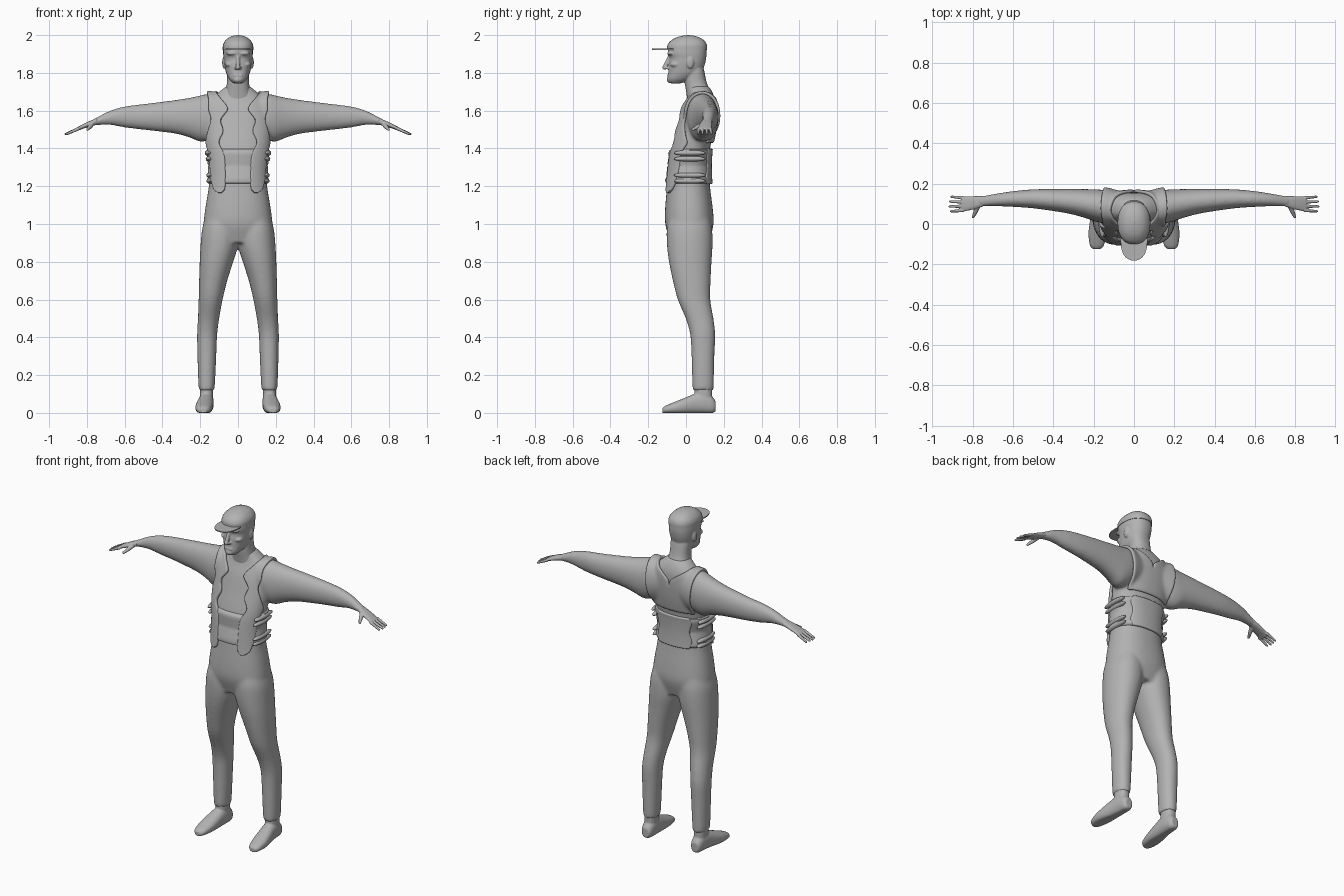
import bpy, bmesh, math
from mathutils import Vector, Matrix
from mathutils.bvhtree import BVHTree

cube = bpy.data.objects.get("Cube")
if cube:
    bpy.data.objects.remove(cube, do_unlink=True)

GREY = (.45, .45, .45, 1)
grey = bpy.data.materials.new("plain grey")
grey.use_nodes = True
grey.diffuse_color = GREY
grey.node_tree.nodes["Principled BSDF"].inputs["Base Color"].default_value = GREY


def soften(rows, steps=5, passes=4):
    """Subdivide rows of numbers, then smooth them with both ends pinned."""
    out = []
    for a, b in zip(rows, rows[1:]):
        for i in range(steps):
            out.append([p + (q - p) * i / steps for p, q in zip(a, b)])
    out.append(list(rows[-1]))
    for _ in range(passes):
        mid = [[(p + 2 * q + r) / 4 for p, q, r in zip(*trio)]
               for trio in zip(out, out[1:], out[2:])]
        out = [out[0]] + mid + [out[-1]]
    return out


def loft(bm, rows, axis, side=1, power=2.3, sides=40, smooth=True, floor=None):
    """Skin rings given as (position on axis, centre a, centre b, radius a, radius b)."""
    rings = []
    for t, ca, cb, ra, rb in (soften(rows) if smooth else rows):
        ring = []
        for i in range(sides):
            angle = math.tau * i / sides
            c, s = math.cos(angle), math.sin(angle)
            co = [ca + ra * math.copysign(abs(c) ** (2 / power), c),
                  cb + rb * math.copysign(abs(s) ** (2 / power), s)]
            co.insert(axis, t)
            if floor is not None:
                co[2] = max(co[2], floor)
            ring.append(bm.verts.new((co[0] * side, co[1], co[2])))
        rings.append(ring)
    for a, b in zip(rings, rings[1:]):
        for i in range(sides):
            j = (i + 1) % sides
            bm.faces.new((a[i], a[j], b[j], b[i]))
    bm.faces.new(rings[0])
    bm.faces.new(rings[-1])


def blob(bm, centre, size):
    matrix = Matrix.Translation(centre) @ Matrix.Diagonal((*size, 1))
    bmesh.ops.create_uvsphere(bm, u_segments=24, v_segments=16, radius=1, matrix=matrix)


def capsule(bm, start, end, r0, r1):
    a, b = Vector(start), Vector(end)
    turn = (b - a).to_track_quat("Z", "Y").to_matrix().to_4x4()
    bmesh.ops.create_cone(bm, cap_ends=True, segments=16, radius1=r0, radius2=r1,
                          depth=(b - a).length,
                          matrix=Matrix.Translation((a + b) / 2) @ turn)
    blob(bm, a, (r0, r0, r0))
    blob(bm, b, (r1, r1, r1))


def finish(bm, name, voxel=0, passes=0, closed=True):
    if closed:
        bmesh.ops.recalc_face_normals(bm, faces=bm.faces)
    mesh = bpy.data.meshes.new(name)
    bm.to_mesh(mesh)
    bm.free()
    mesh.materials.append(grey)
    obj = bpy.data.objects.new(name, mesh)
    bpy.context.collection.objects.link(obj)
    bpy.ops.object.select_all(action="DESELECT")
    obj.select_set(True)
    bpy.context.view_layer.objects.active = obj
    bpy.ops.object.shade_smooth_by_angle(angle=math.radians(50))
    if voxel:
        remesh = obj.modifiers.new("blend", "REMESH")
        remesh.mode = "VOXEL"
        remesh.voxel_size = voxel
        remesh.use_smooth_shade = True
        relax = obj.modifiers.new("relax", "SMOOTH")
        relax.factor = .5
        relax.iterations = passes
    return obj


# Clothed body: torso, arms and legs blended into one skin
TORSO = [(.9, 0, .02, .18, .1), (1, 0, .018, .185, .132), (1.1, 0, .015, .171, .125),
         (1.2, 0, .013, .153, .113), (1.3, 0, .015, .148, .106), (1.4, 0, .024, .16, .102),
         (1.5, 0, .05, .17, .097), (1.6, 0, .068, .165, .088), (1.66, 0, .08, .14, .074),
         (1.7, 0, .078, .1, .062), (1.73, 0, .065, .062, .055)]
LEG = [(.12, .166, .09, .041, .055), (.15, .166, .09, .044, .057), (.3, .165, .09, .05, .06),
       (.42, .164, .09, .053, .066), (.5, .156, .073, .056, .073), (.6, .145, .04, .063, .086),
       (.7, .132, .03, .074, .1), (.8, .114, .022, .089, .113), (.88, .099, .02, .1, .121),
       (.97, .092, .018, .1, .122), (1.03, .085, .018, .09, .11)]
ARM = [(.06, .075, 1.58, .07, .09), (.15, .086, 1.568, .084, .125), (.2, .093, 1.556, .079, .124),
       (.25, .103, 1.563, .07, .106), (.33, .114, 1.568, .06, .088), (.5, .126, 1.567, .047, .068),
       (.6, .124, 1.567, .039, .057), (.68, .12, 1.564, .031, .037), (.75, .113, 1.543, .026, .02),
       (.775, .11, 1.536, .024, .016)]
bm = bmesh.new()
loft(bm, TORSO, 2)
for side in (1, -1):
    loft(bm, LEG, 2, side, 2.15)
    loft(bm, ARM, 0, side, 2.1)
body = finish(bm, "clothed_body", .008, 10)

# Head with neck, nose, brows, lips, chin and ears
SKULL = [(1.745, 0, -.055, .026, .03), (1.765, 0, -.038, .047, .062), (1.8, 0, -.004, .064, .089),
         (1.85, 0, .005, .074, .097), (1.878, 0, .011, .076, .096), (1.9, 0, .006, .079, .103),
         (1.94, 0, .006, .078, .102), (1.97, 0, .009, .064, .084), (1.985, 0, .012, .04, .05)]
NECK = [(1.64, 0, .07, .085, .06), (1.7, 0, .065, .067, .064), (1.75, 0, .05, .057, .058),
        (1.82, 0, .045, .06, .05), (1.87, 0, .04, .05, .04)]
bm = bmesh.new()
loft(bm, SKULL, 2)
loft(bm, NECK, 2)
capsule(bm, (0, -.088, 1.885), (0, -.113, 1.828), .009, .012)
blob(bm, (0, -.082, 1.764), (.026, .02, .018))
capsule(bm, (-.018, -.09, 1.787), (.018, -.09, 1.787), .008, .008)
for side in (1, -1):
    blob(bm, (side * .032, -.08, 1.903), (.03, .02, .01))
    blob(bm, (side * .012, -.1, 1.826), (.008, .01, .007))
    blob(bm, (side * .045, -.055, 1.845), (.023, .028, .016))
    blob(bm, (side * .074, .022, 1.855), (.01, .02, .032))
finish(bm, "head", .004, 5)

# Cap and its thin brim
bm = bmesh.new()
loft(bm, [(1.922, 0, .006, .081, .106), (1.945, 0, .006, .081, .106), (1.965, 0, .008, .073, .096),
          (1.985, 0, .01, .054, .07), (1.996, 0, .012, .03, .037), (2, 0, .014, .004, .005)], 2)
finish(bm, "cap")
bm = bmesh.new()
loft(bm, [(1.922, 0, -.085, .066, .096), (1.928, 0, -.085, .066, .096)], 2, smooth=False)
finish(bm, "cap_brim")

# Hands and shoes
PALM = [(.745, .113, 1.544, .025, .018), (.8, .104, 1.525, .034, .014), (.855, .098, 1.501, .037, .009)]
FOOT = [(-.125, .185, .012, .018, .014), (-.11, .184, .018, .036, .02), (-.05, .181, .028, .046, .034),
        (0, .176, .038, .045, .044), (.05, .17, .05, .041, .054), (.1, .167, .055, .039, .058),
        (.14, .166, .042, .034, .045), (.156, .166, .035, .022, .028)]
for side, label in ((1, "left"), (-1, "right")):
    bm = bmesh.new()
    loft(bm, PALM, 0, side)
    for i in range(4):
        y, tip = .067 + .021 * i, .915 - .006 * abs(i - 1.3)
        capsule(bm, (side * .848, y, 1.503), (side * tip, y - .004 + .003 * i, 1.476), .009, .006)
    capsule(bm, (side * .772, .092, 1.53), (side * .785, .06, 1.513), .013, .011)
    capsule(bm, (side * .785, .06, 1.513), (side * .797, .035, 1.5), .011, .007)
    finish(bm, label + "_hand", .003, 3)
    bm = bmesh.new()
    loft(bm, FOOT, 1, side, floor=0)
    loft(bm, [(.02, .167, .092, .034, .045), (.16, .167, .092, .036, .047)], 2, side)
    finish(bm, label + "_shoe", .005, 3)

# Waist band that follows the torso, with raised edges and side straps
fine = soften(TORSO)


def torso_ring(z, grow):
    for a, b in zip(fine, fine[1:]):
        if a[0] <= z <= b[0]:
            f = (z - a[0]) / (b[0] - a[0])
            cx, cy, rx, ry = [p + (q - p) * f for p, q in zip(a[1:], b[1:])]
            return (z, cx, cy, rx + grow, ry + grow)


bm = bmesh.new()
PROFILE = [(1.212, -.005), (1.217, .008), (1.232, .014), (1.248, .008), (1.3, .01), (1.31, .006),
           (1.32, .01), (1.36, .008), (1.375, .014), (1.392, .008), (1.398, -.005)]
loft(bm, [torso_ring(*p) for p in PROFILE], 2, smooth=False, sides=64)
finish(bm, "waist_band")
bm = bmesh.new()
for side in (1, -1):
    for z, x in ((1.376, .157), (1.345, .152), (1.258, .149), (1.228, .148)):
        blob(bm, (side * x, .02, z), (.019, .085, .015))
finish(bm, "side_straps")

# Vest panels laid onto the body surface, mirrored and thickened
bpy.context.view_layer.update()
skin = BVHTree.FromObject(body, bpy.context.evaluated_depsgraph_get())


def panel(name, rows, thickness, columns=10):
    """Rows are (angle over the shoulder, height, inner x, outer x)."""
    bm = bmesh.new()
    grid = []
    for angle, z, inner, outer in soften(rows, 5, 3):
        a = math.radians(angle)
        out = Vector((0, -math.cos(a), math.sin(a)))
        line = []
        for i in range(columns + 1):
            core = Vector((max(inner, 0) + (outer - inner) * i / columns, .07, z))
            hit = skin.ray_cast(core + out * .5, -out)[0]
            if hit is None:
                hit = line[-1].co + Vector((outer - inner, 0, 0)) / columns if line else core
            line.append(bm.verts.new(hit))
        grid.append(line)
    for a, b in zip(grid, grid[1:]):
        for i in range(columns):
            bm.faces.new((a[i], a[i + 1], b[i + 1], b[i]))
    obj = finish(bm, name, closed=False)
    mirror = obj.modifiers.new("mirror", "MIRROR")
    mirror.merge_threshold = .002
    solid = obj.modifiers.new("thickness", "SOLIDIFY")
    solid.thickness = thickness
    solid.offset = 1
    obj.modifiers.new("round", "SUBSURF").levels = 1
    obj.modifiers["round"].render_levels = 1
    return obj


panel("vest", [(0, 1.163, .085, .098), (0, 1.18, .066, .125), (0, 1.24, .063, .136),
               (0, 1.37, .066, .145), (0, 1.43, .105, .163), (0, 1.49, .07, .153),
               (0, 1.55, .095, .135), (0, 1.6, .05, .157), (0, 1.62, .055, .155),
               (40, 1.62, .09, .155), (90, 1.62, .115, .165), (135, 1.62, .09, .162),
               (160, 1.62, .04, .158), (180, 1.62, 0, .156), (180, 1.55, 0, .15),
               (180, 1.43, 0, .135)], .016)
panel("lower_back_panel", [(180, 1.4, 0, .1), (180, 1.37, 0, .115), (180, 1.31, 0, .095),
                           (180, 1.25, 0, .112), (180, 1.21, 0, .1)], .015)
